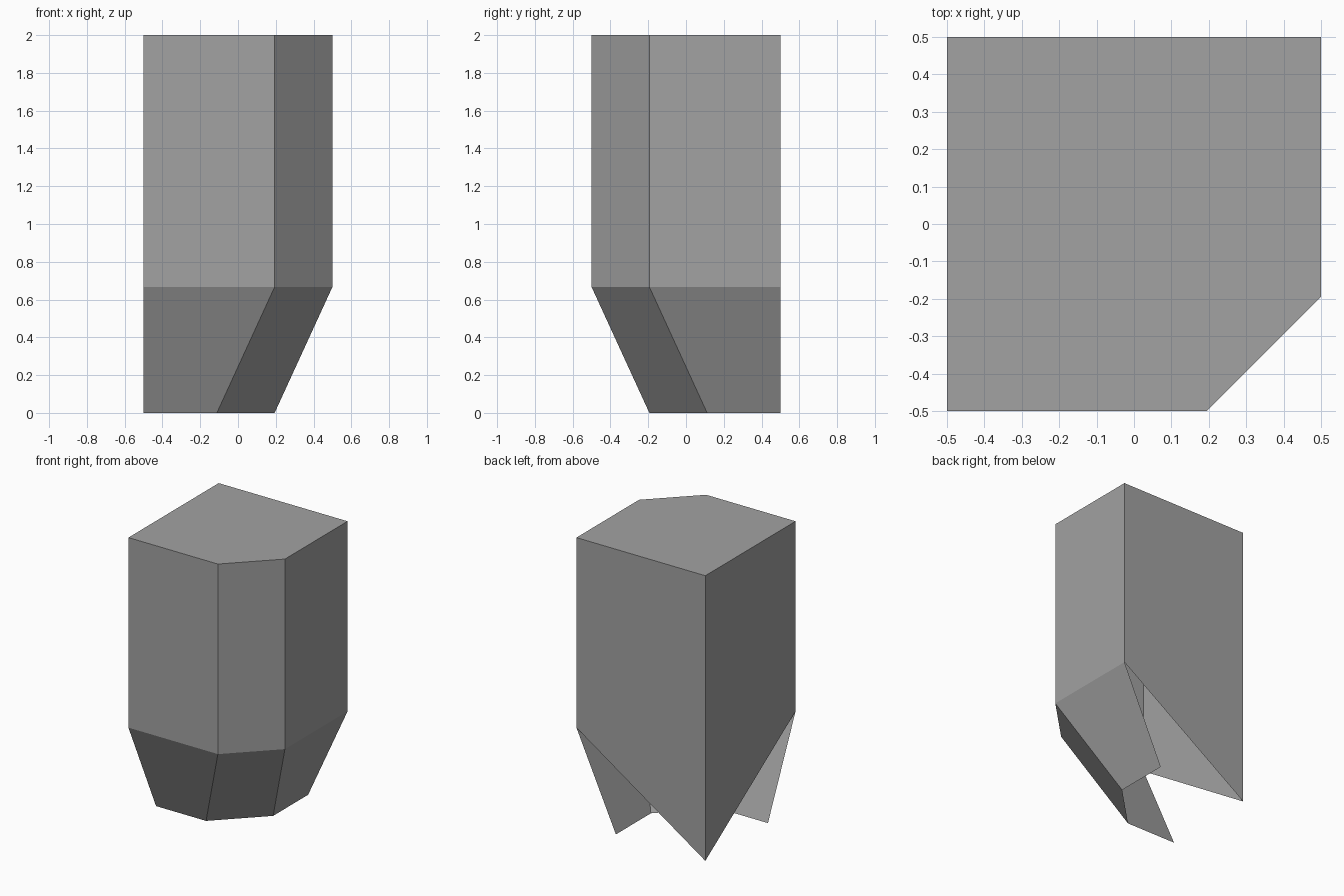
import bpy
import bmesh

cube = bpy.data.objects.get("Cube")
if cube:
    bpy.data.objects.remove(cube, do_unlink=True)

HALF = 0.5
CUT = 0.306        # size of the corner chamfer and of the inward lean
KNEE = 0.667       # height where the front walls start to lean in
TOP = 2.0

grey = bpy.data.materials.new("plain grey")
grey.use_nodes = True
colour = (0.36, 0.36, 0.36, 1)
grey.diffuse_color = colour
grey.node_tree.nodes["Principled BSDF"].inputs["Base Color"].default_value = colour

# Outline: a square with its front corner chamfered; the back corner is last
outline = [(-HALF, -HALF), (HALF - CUT, -HALF), (HALF, CUT - HALF),
           (HALF, HALF), (-HALF, HALF)]

bm = bmesh.new()
roof = [bm.verts.new((x, y, TOP)) for x, y in outline]
knee = [bm.verts.new((x, y, KNEE)) for x, y in outline[:-1]]
# Foot points lean towards the back corner without passing the back walls
foot = [bm.verts.new((max(-HALF, x - CUT), min(HALF, y + CUT), 0))
        for x, y in outline[:-1]]
back_foot = bm.verts.new((*outline[-1], 0))

# Closed top
bm.faces.new(roof)

# Upright walls: the back corner reaches the ground, the others stop at the knee
lower = knee + [back_foot]
for i in range(len(roof)):
    j = (i + 1) % len(roof)
    bm.faces.new((roof[i], lower[i], lower[j], roof[j]))

# Leaning panels under the front walls; the underside stays open
for i in range(len(knee) - 1):
    bm.faces.new((knee[i], foot[i], foot[i + 1], knee[i + 1]))

mesh = bpy.data.meshes.new("chamfered_shell")
bm.to_mesh(mesh)
bm.free()
mesh.materials.append(grey)
shell = bpy.data.objects.new("chamfered_shell", mesh)
bpy.context.collection.objects.link(shell)
